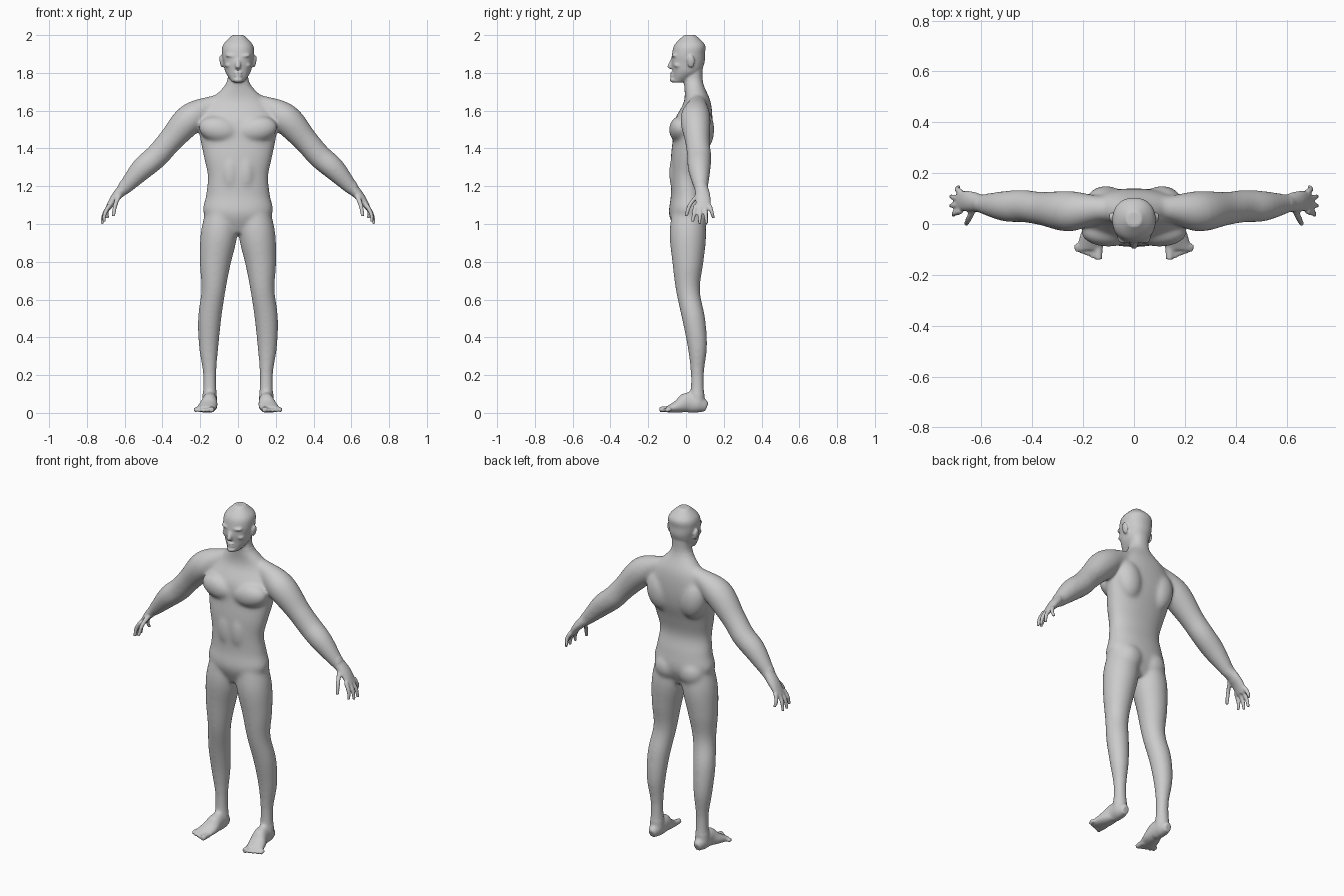
import bpy
import bmesh
import math
from mathutils import Matrix, Vector

cube = bpy.data.objects.get("Cube")
if cube:
    bpy.data.objects.remove(cube, do_unlink=True)

SIDES = 32
BOTH = (1, -1)
MIDDLE = (1,)
bm = bmesh.new()


def spline(keys, steps=5):
    """Smooth curve through vectors of any length."""
    points = []
    for i, (start, end) in enumerate(zip(keys, keys[1:])):
        before = keys[max(i - 1, 0)]
        after = keys[min(i + 2, len(keys) - 1)]
        slope_in = (end - before) / 2
        slope_out = (after - start) / 2
        for step in range(steps):
            t = step / steps
            ease = t * t * (3 - 2 * t)
            points.append(start.lerp(end, ease)
                          + slope_in * (t * (1 - t) ** 2)
                          - slope_out * (t * t * (1 - t)))
    return points + [keys[-1]]


def rounded(value, power):
    """Push a sine or cosine outwards for a squarer section."""
    return math.copysign(abs(value) ** (2 / power), value)


def loft(keys, side=(0, 1, 0), mirrors=BOTH, power=2):
    """Tube through (x, y, z, radius) or (x, y, z, half size along side, half size across)."""
    rings = spline([Vector(key if len(key) > 4 else (*key, key[-1])) for key in keys])
    centres = [Vector(ring[:3]) for ring in rings]
    side = Vector(side)
    for mirror in mirrors:
        loops = []
        for i, ring in enumerate(rings):
            ahead = centres[min(i + 1, len(rings) - 1)]
            behind = centres[max(i - 1, 0)]
            across = (ahead - behind).cross(side).normalized()
            loop = []
            for k in range(SIDES):
                angle = math.tau * k / SIDES
                point = (centres[i]
                         + side * ring[3] * rounded(math.cos(angle), power)
                         + across * ring[4] * rounded(math.sin(angle), power))
                point.x *= mirror
                loop.append(bm.verts.new(point))
            loops.append(loop)
        for lower, upper in zip(loops, loops[1:]):
            for k in range(SIDES):
                bm.faces.new((lower[k - 1], lower[k], upper[k], upper[k - 1]))
        bm.faces.new(loops[0])
        bm.faces.new(loops[-1])


def stack(rows, bottom, step):
    """Central upright loft with evenly spaced rows of (y, half depth, half width)."""
    loft([(0, y, bottom + step * i, depth, width)
          for i, (y, depth, width) in enumerate(rows)], mirrors=MIDDLE, power=2.2)


def blob(centre, radii, tilt=0):
    """Ellipsoid on both sides, tilted about the y axis."""
    x, y, z = centre
    for mirror in BOTH:
        matrix = (Matrix.Translation((x * mirror, y, z))
                  @ Matrix.Rotation(math.radians(tilt * mirror), 4, 'Y')
                  @ Matrix.Diagonal((*radii, 1)))
        bmesh.ops.create_uvsphere(bm, u_segments=SIDES, v_segments=SIDES // 2,
                                  radius=1, matrix=matrix)


def build_torso():
    # Hips up to the neck
    stack([(.01, .06, .06), (.01, .1, .18), (.01, .09, .17), (0, .08, .16), (.01, .09, .18),
           (.03, .1, .2), (.04, .1, .21), (.06, .07, .15), (.04, .05, .06), (.04, .05, .06)],
          bottom=.95, step=.1)
    # Chest, belly, shoulder blades and buttocks
    blob((.1, -.03, 1.5), (.11, .06, .07), tilt=-10)
    blob((.04, -.03, 1.27), (.06, .06, .13))
    blob((.11, .08, 1.5), (.08, .07, .12), tilt=10)
    blob((.08, .05, 1.04), (.08, .07, .08))


def build_arms():
    # Collar to wrist, then the flattened palm
    loft([(0, .06, 1.66, .04), (.13, .06, 1.63, .05), (.25, .05, 1.56, .08),
          (.36, .06, 1.44, .066), (.43, .07, 1.36, .064), (.51, .07, 1.29, .06),
          (.61, .08, 1.18, .035)])
    loft([(.59, .08, 1.2, .036, .036), (.65, .09, 1.14, .04, .024), (.69, .09, 1.08, .04, .014)])
    # Fingers fan out from the knuckles and bend outwards slightly
    for i, (x, z) in enumerate(((.71, 1.01), (.72, 1), (.72, 1), (.69, 1.03))):
        knuckle = Vector((.68, .05 + .025 * i, 1.1))
        tip = Vector((x, .035 + .037 * i, z))
        joint = knuckle.lerp(tip, .5) + Vector((.01, 0, 0))
        loft([(*knuckle, .012), (*joint, .011), (*tip, .008)])
    # Thumb
    loft([(.63, .06, 1.15, .014), (.65, .02, 1.1, .012), (.66, 0, 1.04, .009)])


def build_legs():
    # Ankle to hip, evenly spaced
    rows = [(.15, .06, .04), (.15, .06, .035), (.155, .06, .052), (.15, .04, .062),
            (.13, .01, .064), (.12, .01, .083), (.1, .01, .097), (.08, .01, .08)]
    loft([(x, y, .05 + .15 * i, radius) for i, (x, y, radius) in enumerate(rows)])
    # Heel to ball of the foot
    loft([(.15, .11, .03, .02, .025), (.15, .07, .045, .037, .045), (.15, .01, .055, .04, .055),
          (.16, -.04, .035, .05, .035), (.175, -.1, .018, .052, .016)], side=(1, 0, 0))
    # Toes, the inner one thicker
    for i in range(5):
        x, tip = .14 + .021 * i, -.14 + .008 * i
        radius = .012 if i else .018
        loft([(x, -.08, .02, radius), (x, tip, radius, radius * .8)], side=(1, 0, 0))


def build_head():
    # Jaw to crown
    stack([(-.04, .03, .03), (0, .07, .065), (.01, .087, .077), (.013, .087, .085),
           (.02, .08, .078), (.02, .03, .03)], bottom=1.75, step=.05)
    # Nose
    loft([(0, -.06, 1.89, .01), (0, -.085, 1.835, .014), (0, -.07, 1.82, .01)], mirrors=MIDDLE)
    # Brows, eyes, cheeks and ears
    blob((.034, -.058, 1.89), (.034, .02, .009), tilt=-6)
    blob((.033, -.052, 1.867), (.015, .014, .009))
    blob((.045, -.04, 1.843), (.025, .026, .016), tilt=15)
    blob((.088, .027, 1.86), (.009, .02, .033), tilt=10)
    # Lips and chin
    for z in (1.8, 1.785):
        blob((0, -.07, z), (.023, .014, .006))
    blob((0, -.068, 1.763), (.026, .018, .015))


def fuse(name):
    """Merge all parts into one smooth skin."""
    bmesh.ops.recalc_face_normals(bm, faces=bm.faces)
    mesh = bpy.data.meshes.new(name)
    bm.to_mesh(mesh)
    skin = bpy.data.objects.new(name, mesh)
    bpy.context.collection.objects.link(skin)
    remesh = skin.modifiers.new("fuse", 'REMESH')
    remesh.mode = 'VOXEL'
    remesh.voxel_size = .006
    graph = bpy.context.evaluated_depsgraph_get()
    fused = bpy.data.meshes.new_from_object(skin.evaluated_get(graph))
    skin.modifiers.clear()
    skin.data = fused
    return fused


def soften(mesh):
    """Blend the large forms strongly; the face, hands and feet lightly."""
    bm.clear()
    bm.from_mesh(mesh)
    large = [v for v in bm.verts if abs(v.co.x) < .62 and .1 < v.co.z < 1.74]
    for verts, passes in ((bm.verts[:], 2), (large, 22)):
        for _ in range(passes):
            bmesh.ops.smooth_vert(bm, verts=verts, factor=.5, use_axis_x=True,
                                  use_axis_y=True, use_axis_z=True)
    for face in bm.faces:
        face.smooth = True
    bm.to_mesh(mesh)
    bm.free()


def paint(mesh, name, colour):
    material = bpy.data.materials.new(name)
    material.use_nodes = True
    material.diffuse_color = colour
    shader = material.node_tree.nodes["Principled BSDF"]
    shader.inputs["Base Color"].default_value = colour
    mesh.materials.clear()
    mesh.materials.append(material)


build_torso()
build_arms()
build_legs()
build_head()
body_mesh = fuse("body")
soften(body_mesh)
paint(body_mesh, "grey skin", (.6, .6, .6, 1))
